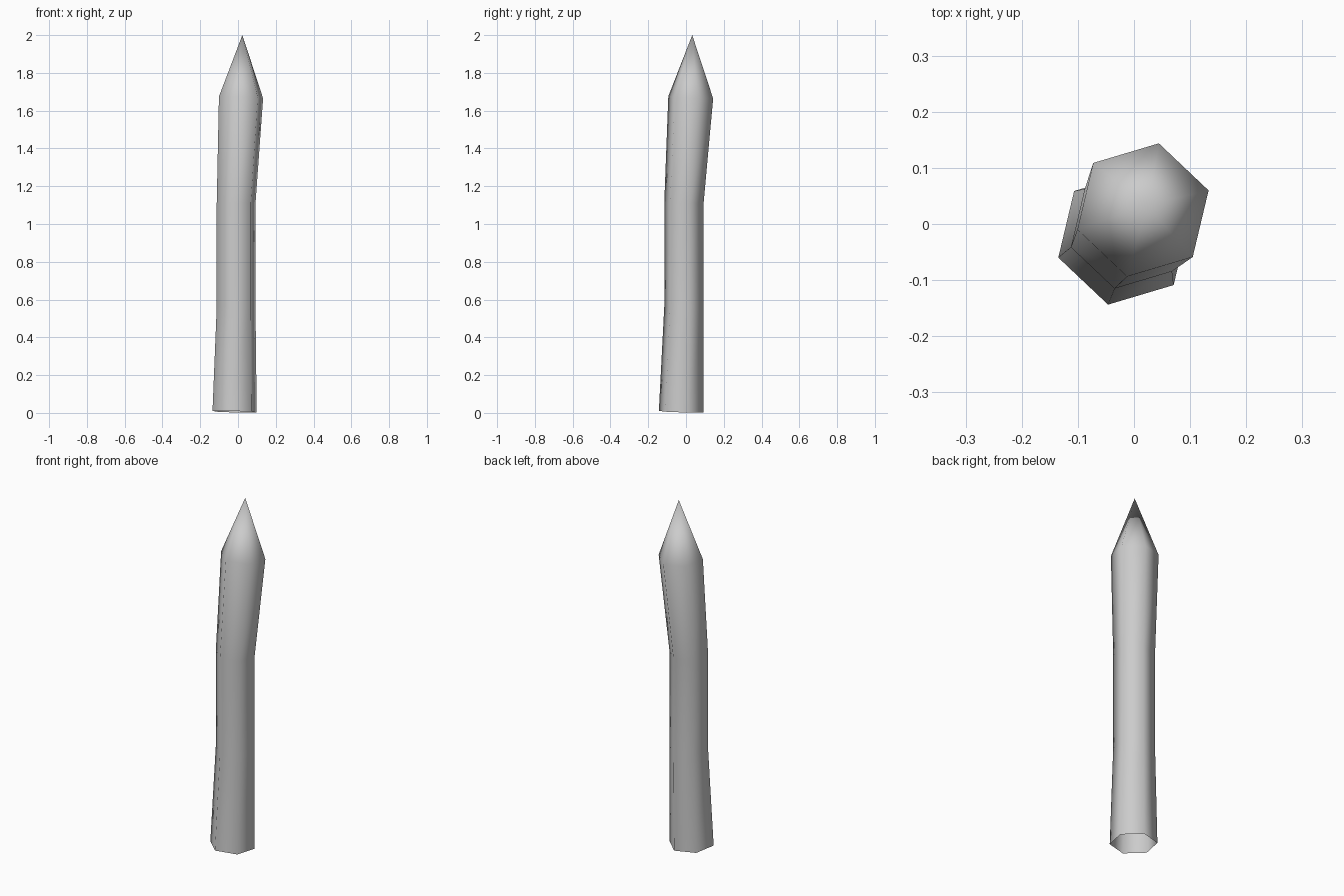
import bpy, bmesh
from math import cos, sin, radians, pi

cube = bpy.data.objects.get("Cube")
if cube:
    bpy.data.objects.remove(cube, do_unlink=True)

SIDES = 6
TURN = radians(16.6)

# Stake sections: centre x, y, z, radius, tilt of the section in x and y
SECTIONS = [
    (-0.018, -0.025, 0.006, 0.122, -0.03, -0.035),
    (-0.010, -0.011, 0.56, 0.107, -0.01, -0.01),
    (-0.010, -0.011, 1.11, 0.107, -0.01, -0.01),
    (0.016, 0.025, 1.67, 0.122, -0.03, -0.04),
]
TIP = (0.023, 0.033, 2.0)

# Plain grey material
grey = bpy.data.materials.new("plain grey")
grey.use_nodes = True
colour = (0.6, 0.6, 0.6, 1)
grey.diffuse_color = colour
grey.node_tree.nodes["Principled BSDF"].inputs["Base Color"].default_value = colour


def ring(bm, x, y, z, radius, tilt_x, tilt_y):
    verts = []
    for i in range(SIDES):
        a = TURN + 2 * pi * i / SIDES
        dx, dy = radius * cos(a), radius * sin(a)
        verts.append(bm.verts.new((x + dx, y + dy, z + tilt_x * dx + tilt_y * dy)))
    return verts


# Bent shaft with an open foot and a pointed end
bm = bmesh.new()
rings = [ring(bm, *s) for s in SECTIONS]
tip = bm.verts.new(TIP)
for i in range(SIDES):
    j = (i + 1) % SIDES
    for low, high in zip(rings, rings[1:]):
        bm.faces.new((low[i], low[j], high[j], high[i]))
    bm.faces.new((rings[-1][i], rings[-1][j], tip))
for face in bm.faces:
    face.smooth = True

mesh = bpy.data.meshes.new("stake")
bm.to_mesh(mesh)
bm.free()
mesh.materials.append(grey)
stake = bpy.data.objects.new("stake", mesh)
bpy.context.collection.objects.link(stake)
